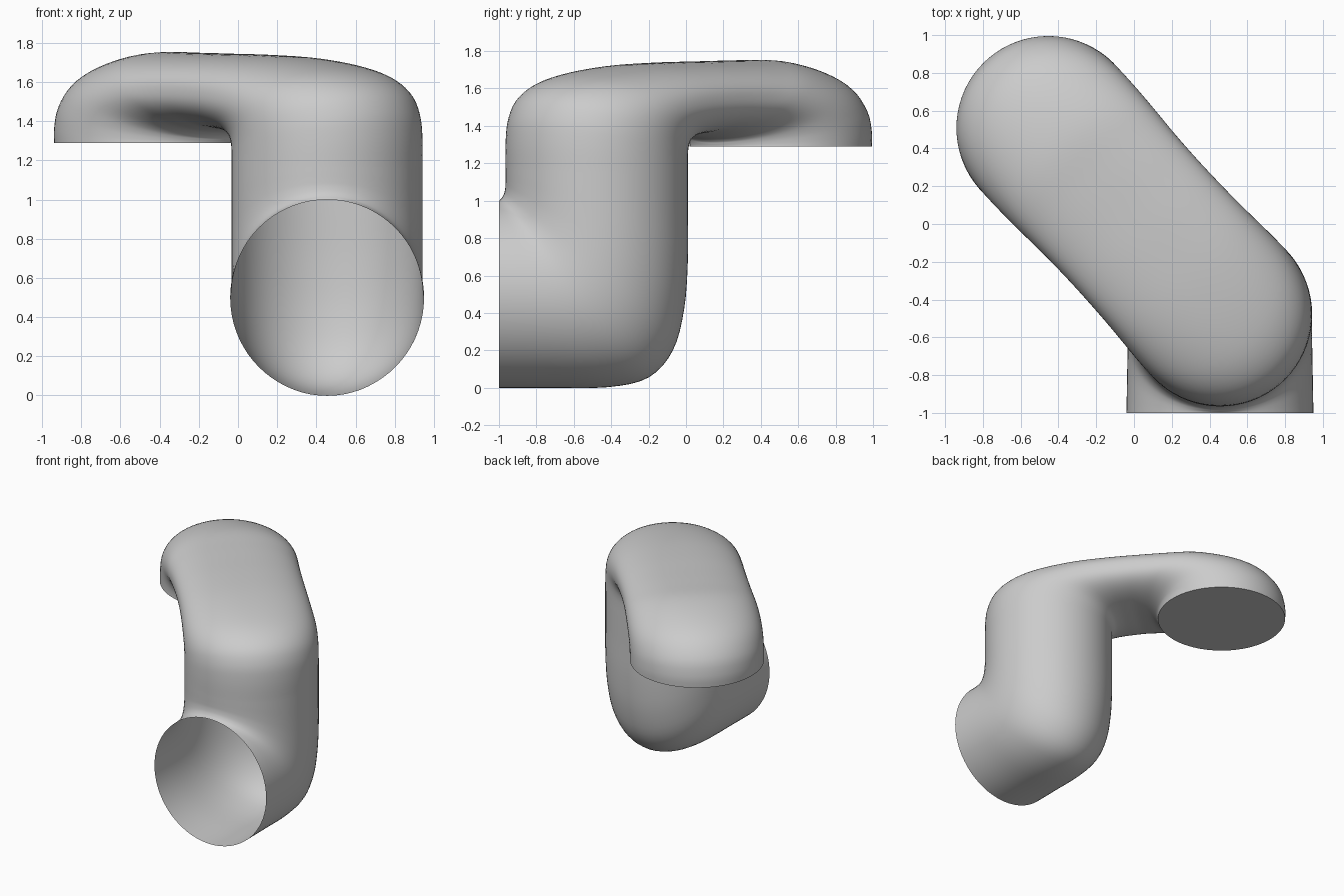
import bpy, bmesh, math
from mathutils import Vector

cube = bpy.data.objects.get("Cube")
if cube:
    bpy.data.objects.remove(cube, do_unlink=True)

SIDES, STEPS = 72, 4
R = 0.4875
COLUMN = Vector((0.455, -0.4775, 0))
ARM = Vector((-0.91, 0.9875, 0)).normalized()
TWIST = math.atan2(-ARM.x, ARM.y)

# Lower elbow: back/bottom edge (y, z), then front/inner edge (y, z)
elbow = [
    (-1, 0, -1, 1), (-.75, 0, -.995, 1.003), (-.42, .003, -.99, 1.01),
    (-.2, .055, -.982, 1.02), (-.07, .2, -.972, 1.04), (-.01, .42, -.966, 1.07),
    (.01, .68, -.965, 1.1), (.01, .95, -.965, 1.14), (.01, 1.17, -.965, 1.17),
]
# Upper arm: underside edge, then top edge, both (distance along arm, z); waist amount
arm = [
    (R, 1.17, -R, 1.17, 0), (R, 1.2, -R, 1.32, 0), (R, 1.24, -.47, 1.45, 0),
    (.49, 1.27, -.41, 1.56, 0), (.5, 1.3, -.28, 1.64, .1), (.52, 1.325, -.08, 1.69, .4),
    (.57, 1.345, .2, 1.725, .8), (.63, 1.355, .5, 1.74, 1), (.69, 1.36, .75, 1.745, 1),
    (.75, 1.355, 1, 1.75, .8), (.8, 1.345, 1.25, 1.75, .4), (.83, 1.33, 1.5, 1.7, .1),
    (.845, 1.315, 1.68, 1.62, 0), (.848, 1.305, 1.79, 1.5, 0),
    (.85, 1.295, 1.825, 1.38, 0), (.85, 1.29, 1.825, 1.29, 0),
]


def smooth_keys(keys):
    """Catmull-Rom interpolation through the section keys."""
    out = []
    for i in range(len(keys) - 1):
        quad = [keys[max(i - 1, 0)], keys[i], keys[i + 1], keys[min(i + 2, len(keys) - 1)]]
        for k in range(STEPS):
            t = k / STEPS
            out.append([b + t / 2 * (c - a + t * (2*a - 5*b + 4*c - d + t * (3*(b - c) + d - a)))
                        for a, b, c, d in zip(*quad)])
    return out + [list(keys[-1])]


def section(bm, p, q, across, width, power, offset):
    """One rounded cross-section spanning p to q, in line with its neighbours."""
    mid, half = (p + q) / 2, (p - q) / 2
    ring = []
    for i in range(SIDES):
        a = 2 * math.pi * i / SIDES + offset
        c, s = math.cos(a), math.sin(a)
        k = (abs(c) ** power + abs(s) ** power) ** (-1 / power)
        ring.append(bm.verts.new(mid + half * c * k + across * (width * s * k)))
    return ring


bm = bmesh.new()
rings = []
for y1, z1, y2, z2 in smooth_keys(elbow):
    p, q = Vector((COLUMN.x, y1, z1)), Vector((COLUMN.x, y2, z2))
    blend = max(0, min(1, (y1 + 1) / .8))
    rings.append(section(bm, p, q, Vector((1, 0, 0)), .495 + (R - .495) * blend, 2, 0))

side = Vector((ARM.y, -ARM.x, 0))
for s1, z1, s2, z2, waist in smooth_keys(arm)[1:]:
    p = COLUMN + ARM * s1 + Vector((0, 0, z1))
    q = COLUMN + ARM * s2 + Vector((0, 0, z2))
    rings.append(section(bm, p, q, side, R - .02 * waist, 2 + .4 * max(waist, 0), TWIST))

# Skin the sections; the front mouth stays open, the far end is capped
for a, b in zip(rings, rings[1:]):
    for i in range(SIDES):
        j = (i + 1) % SIDES
        bm.faces.new((a[i], a[j], b[j], b[i]))
bm.faces.new(rings[-1])
bmesh.ops.recalc_face_normals(bm, faces=bm.faces)

mesh = bpy.data.meshes.new("bent_pipe")
bm.to_mesh(mesh)
bm.free()
pipe = bpy.data.objects.new("bent_pipe", mesh)
bpy.context.collection.objects.link(pipe)

grey = bpy.data.materials.new("plain_grey")
grey.use_nodes = True
grey.diffuse_color = (.6, .6, .6, 1)
grey.node_tree.nodes["Principled BSDF"].inputs["Base Color"].default_value = (.6, .6, .6, 1)
mesh.materials.append(grey)

bpy.context.view_layer.objects.active = pipe
pipe.select_set(True)
bpy.ops.object.shade_smooth_by_angle(angle=math.radians(40))
